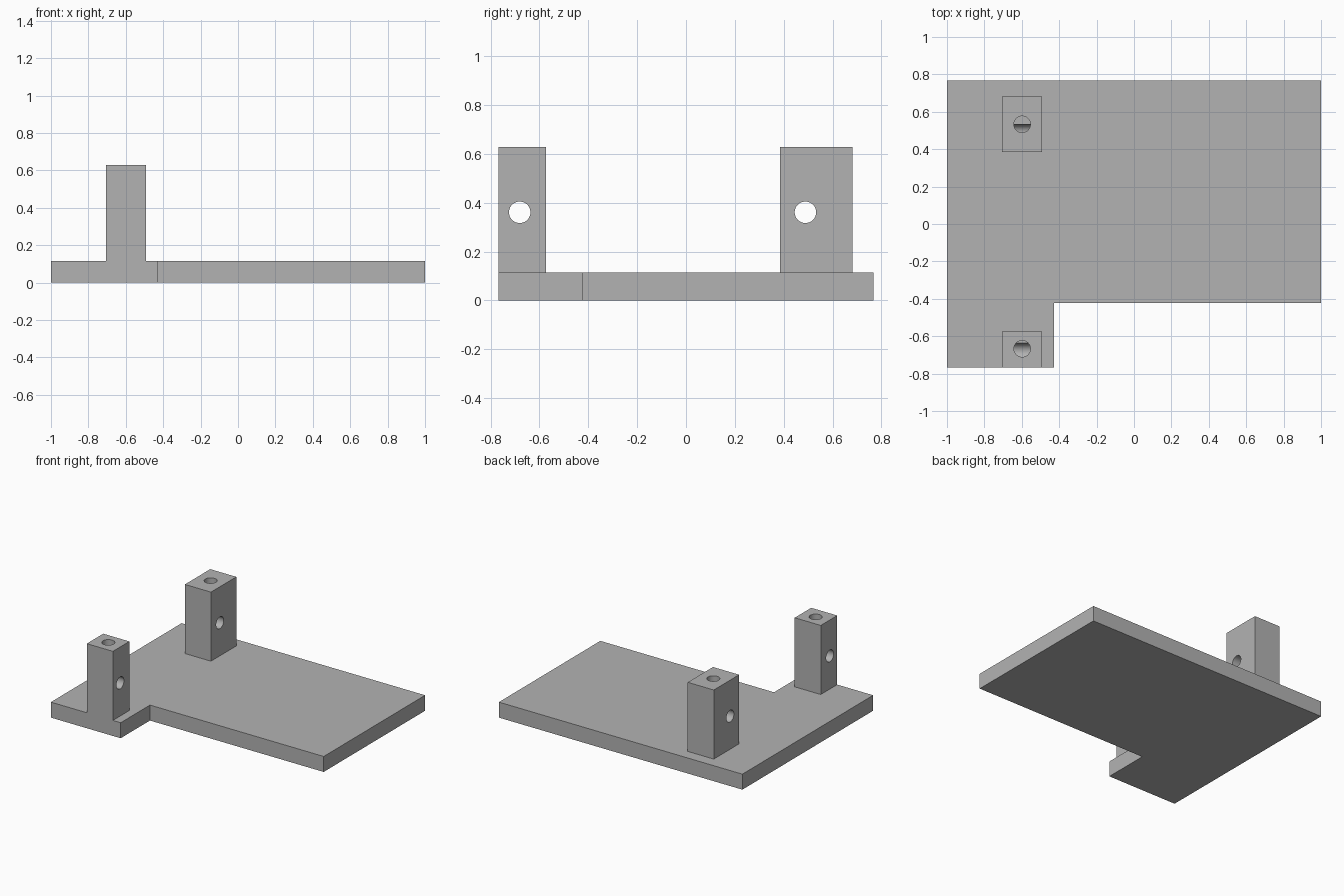
import bpy
import bmesh
from mathutils import Vector, Matrix

cube = bpy.data.objects.get("Cube")
if cube:
    bpy.data.objects.remove(cube, do_unlink=True)

BASE_TOP = 0.115
POST_TOP = 0.628
HOLE_Z = 0.361
HOLE_R = 0.044
POST_X = (-0.705, -0.491)
POST_CX = sum(POST_X) / 2

# Single plain grey finish
grey = bpy.data.materials.new("plain_grey")
grey.use_nodes = True
colour = (0.45, 0.45, 0.45, 1)
grey.diffuse_color = colour
grey.node_tree.nodes["Principled BSDF"].inputs["Base Color"].default_value = colour


def finish(name, bm):
    bmesh.ops.recalc_face_normals(bm, faces=bm.faces)
    mesh = bpy.data.meshes.new(name)
    bm.to_mesh(mesh)
    bm.free()
    mesh.materials.append(grey)
    obj = bpy.data.objects.new(name, mesh)
    bpy.context.collection.objects.link(obj)
    return obj


def extruded(name, outline, z0, z1):
    bm = bmesh.new()
    face = bm.faces.new([bm.verts.new((x, y, z0)) for x, y in outline])
    top = bmesh.ops.extrude_face_region(bm, geom=[face])["geom"]
    verts = [v for v in top if isinstance(v, bmesh.types.BMVert)]
    bmesh.ops.translate(bm, vec=(0, 0, z1 - z0), verts=verts)
    return finish(name, bm)


def drill(obj, name, centre, length, axis):
    bm = bmesh.new()
    turn = Vector((0, 0, 1)).rotation_difference(Vector(axis)).to_matrix().to_4x4()
    bmesh.ops.create_cone(bm, cap_ends=True, segments=48, radius1=HOLE_R,
                          radius2=HOLE_R, depth=length,
                          matrix=Matrix.Translation(centre) @ turn)
    cutter = finish(name, bm)
    cutter.hide_render = True
    cutter.hide_set(True)
    cutter.display_type = 'WIRE'
    mod = obj.modifiers.new(name, 'BOOLEAN')
    mod.operation = 'DIFFERENCE'
    mod.solver = 'EXACT'
    mod.object = cutter


def apply_cuts(obj):
    # Bake the drilled holes into the post, then discard the cutters
    graph = bpy.context.evaluated_depsgraph_get()
    mesh = bpy.data.meshes.new_from_object(obj.evaluated_get(graph))
    cutters = [m.object for m in obj.modifiers]
    obj.modifiers.clear()
    obj.data = mesh
    for cutter in cutters:
        bpy.data.objects.remove(cutter, do_unlink=True)
    bpy.ops.object.select_all(action='DESELECT')
    obj.select_set(True)
    bpy.context.view_layer.objects.active = obj
    bpy.ops.object.shade_smooth_by_angle()


# Flat base with one corner notched away
extruded("base_plate", [(-1, -0.767), (-0.427, -0.767), (-0.427, -0.423),
                        (1, -0.423), (1, 0.767), (-1, 0.767)], 0, BASE_TOP)


# Upright posts: a cross hole right through and a blind hole from the top
def post(name, y0, y1, cross_y, top_y):
    x0, x1 = POST_X
    obj = extruded(name, [(x0, y0), (x1, y0), (x1, y1), (x0, y1)],
                   BASE_TOP, POST_TOP)
    drill(obj, name + "_cross_hole", (POST_CX, cross_y, HOLE_Z), 0.5, (1, 0, 0))
    end = POST_TOP + 0.1
    drill(obj, name + "_top_hole", (POST_CX, top_y, (HOLE_Z + end) / 2),
          end - HOLE_Z, (0, 0, 1))
    apply_cuts(obj)


post("front_post", -0.767, -0.574, -0.681, -0.667)
post("back_post", 0.384, 0.681, 0.489, 0.533)
